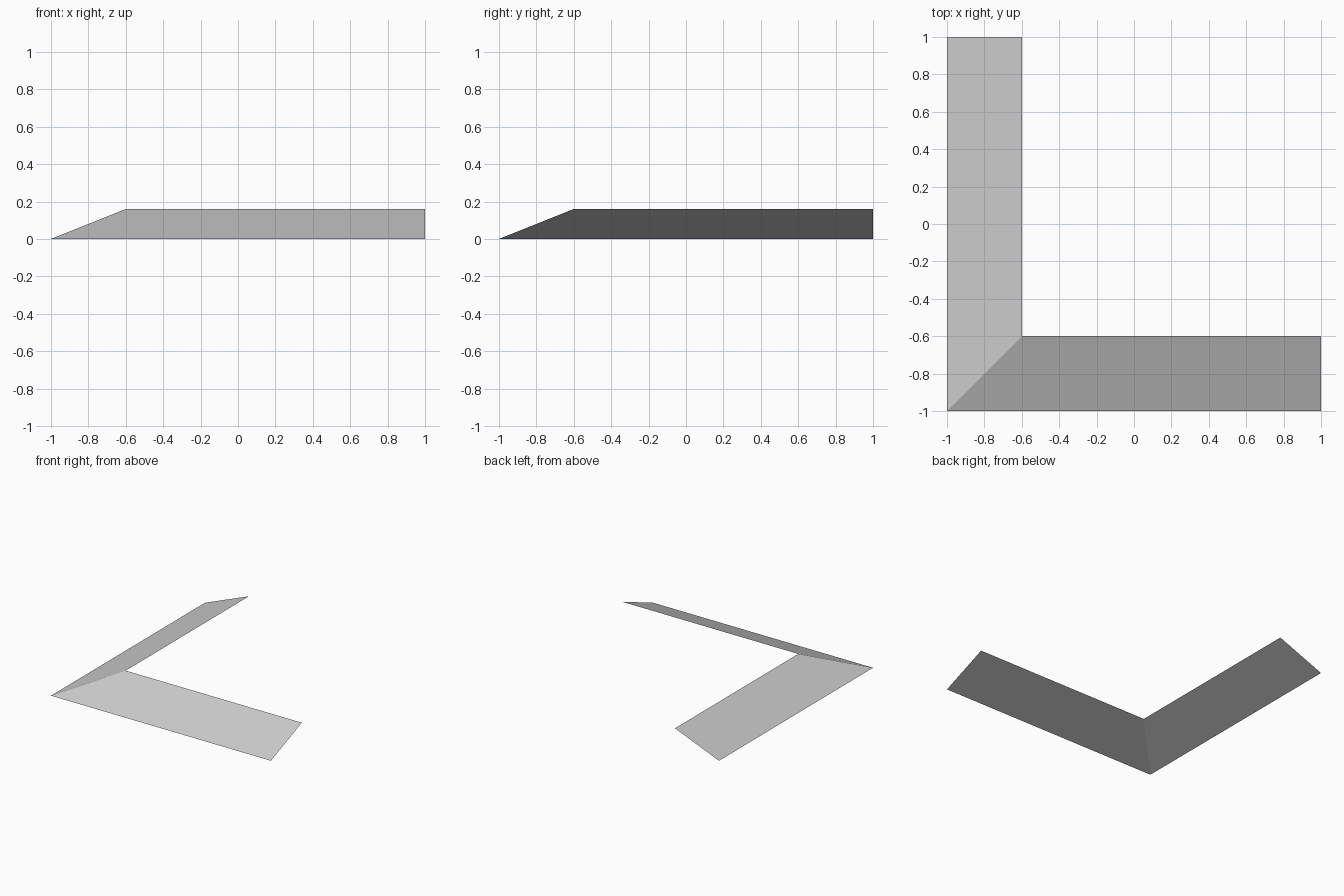
import bpy
import bmesh
from mathutils import Vector

cube = bpy.data.objects.get("Cube")
if cube:
    bpy.data.objects.remove(cube, do_unlink=True)

GREY = (0.6, 0.6, 0.6, 1.0)
WIDTH, RISE = 0.4, 0.16

grey = bpy.data.materials.new("plain grey")
grey.use_nodes = True
grey.diffuse_color = GREY
grey.node_tree.nodes["Principled BSDF"].inputs["Base Color"].default_value = GREY

# Outer foot line of the L: back end, corner, left end
path = [Vector((-1, 1, 0)), Vector((-1, -1, 0)), Vector((1, -1, 0))]
# Inward offsets from foot to raised edge; the corner one is the mitre
inward = [Vector((1, 0, 0)), Vector((1, 1, 0)), Vector((0, 1, 0))]

# Thin sloping strip, folded along the mitre
bm = bmesh.new()
feet = [bm.verts.new(p) for p in path]
tops = [bm.verts.new(p + d * WIDTH + Vector((0, 0, RISE))) for p, d in zip(path, inward)]
for i in range(len(path) - 1):
    bm.faces.new((feet[i], feet[i + 1], tops[i + 1], tops[i]))

mesh = bpy.data.meshes.new("sloped_corner_strip")
bm.to_mesh(mesh)
bm.free()
mesh.materials.append(grey)
strip = bpy.data.objects.new("sloped_corner_strip", mesh)
bpy.context.collection.objects.link(strip)
